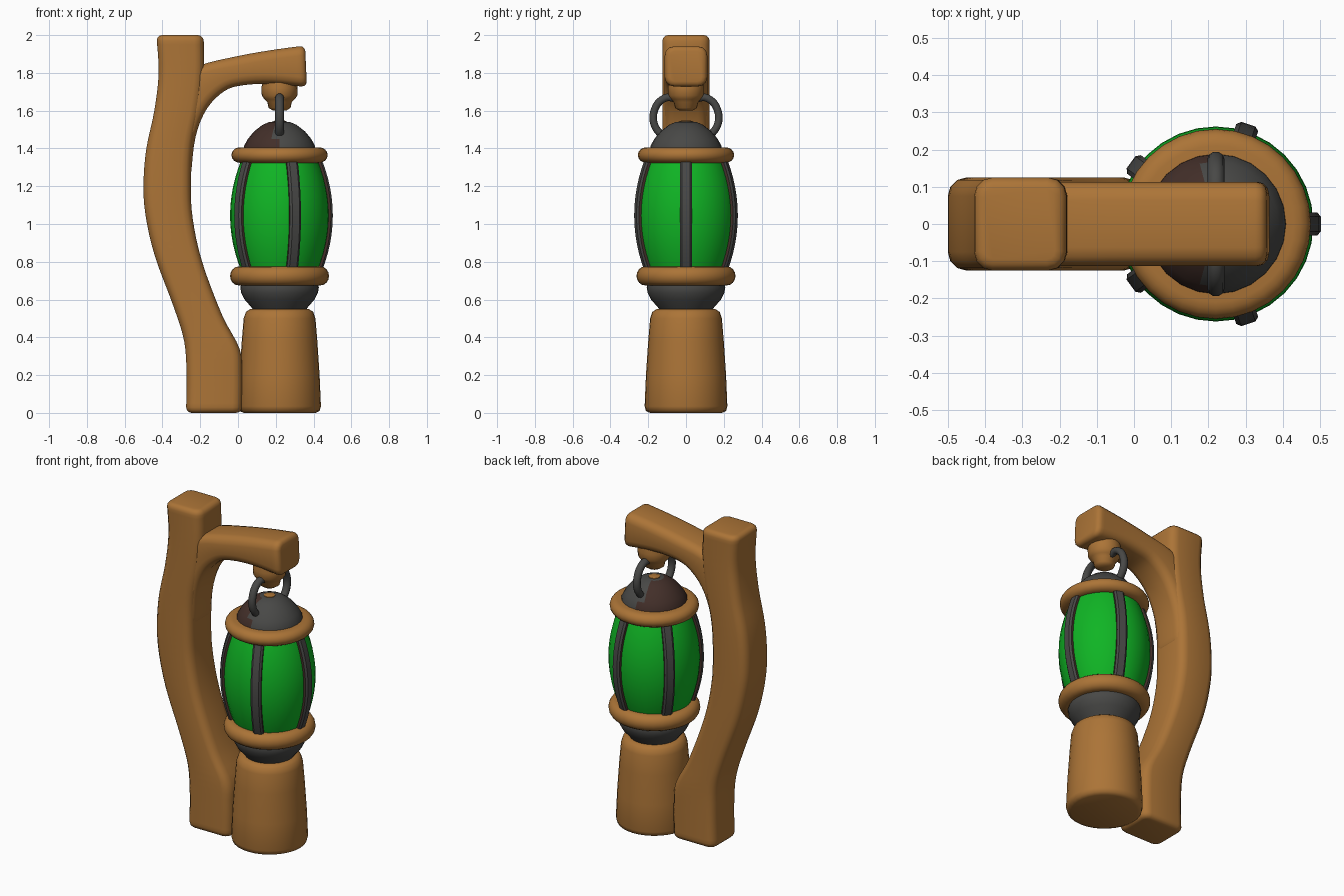
import bpy, bmesh, math
from mathutils import Vector

if "Cube" in bpy.data.objects:
    bpy.data.objects.remove(bpy.data.objects["Cube"])

CX = 0.22  # lantern axis


def mat(name, col):
    m = bpy.data.materials.new(name)
    m.diffuse_color = (*col, 1)
    m.use_nodes = True
    m.node_tree.nodes["Principled BSDF"].inputs["Base Color"].default_value = m.diffuse_color
    return m


WOOD = mat("wood", (0.41, 0.175, 0.038))
IRON = mat("dark_iron", (0.065, 0.065, 0.062))
RUST = mat("dark_brown", (0.055, 0.028, 0.022))
GLASS = mat("green_glass", (0.005, 0.46, 0.018))


def finish(name, bm, mats, angle=40, rule=None):
    bmesh.ops.recalc_face_normals(bm, faces=bm.faces)
    if rule:
        for f in bm.faces:
            f.material_index = rule(f)
    me = bpy.data.meshes.new(name)
    bm.to_mesh(me)
    bm.free()
    for m in mats:
        me.materials.append(m)
    ob = bpy.data.objects.new(name, me)
    bpy.context.collection.objects.link(ob)
    bpy.ops.object.select_all(action='DESELECT')
    ob.select_set(True)
    bpy.context.view_layer.objects.active = ob
    bpy.ops.object.shade_smooth_by_angle(angle=math.radians(angle))
    return ob


def smooth_path(pts, n=4):
    """Catmull-Rom through tuples of any length."""
    v = [Vector(p) for p in pts]
    v = [2 * v[0] - v[1]] + v + [2 * v[-1] - v[-2]]
    out = []
    for a, b, c, d in zip(v, v[1:], v[2:], v[3:]):
        for i in range(n):
            t = i / n
            out.append(0.5 * (2 * b + (c - a) * t + (2 * a - 5 * b + 4 * c - d) * t * t
                              + (3 * b - a - 3 * c + d) * t ** 3))
    return out + [v[-2]]


def loft(bm, rings):
    vs = [[bm.verts.new(p) for p in r] for r in rings]
    n = len(vs[0])
    for r, s in zip(vs, vs[1:]):
        for i in range(n):
            bm.faces.new((r[i], r[(i + 1) % n], s[(i + 1) % n], s[i]))
    return [bm.faces.new(vs[0]), bm.faces.new(vs[-1])]


def beam(name, stations, hy, rad=0.05):
    """Rounded-box beam; each station is its two edge points (ax, az, bx, bz)."""
    rings = []
    for ax, az, bx, bz in smooth_path(stations):
        a, b = Vector((ax, 0, az)), Vector((bx, 0, bz))
        mid, half, u = (a + b) / 2, (b - a).length / 2, (b - a).normalized()
        ring = []
        for k, (su, sy) in enumerate(((1, 1), (-1, 1), (-1, -1), (1, -1))):
            for j in range(4):
                t = math.radians(90 * k + 30 * j)
                ring.append(mid + u * (su * (half - rad) + rad * math.cos(t))
                            + Vector((0, sy * (hy - rad) + rad * math.sin(t), 0)))
        rings.append(ring)
    bm = bmesh.new()
    caps = loft(bm, rings)
    bmesh.ops.bevel(bm, geom=list({e for f in caps for e in f.edges}), offset=0.03,
                    segments=3, profile=0.5, affect='EDGES')
    return finish(name, bm, [WOOD], 60)


def lathe(name, profile, mats, seg=32, rule=None, angle=50):
    bm = bmesh.new()
    loft(bm, [[(CX + r * math.cos(2 * math.pi * i / seg), r * math.sin(2 * math.pi * i / seg), z)
               for i in range(seg)] for r, z in profile])
    return finish(name, bm, mats, angle, rule)


# curved post and the arm growing out of it
beam("post", [(-0.275, 0, 0.02, 0), (-0.272, 0.2, 0.022, 0.2), (-0.285, 0.38, 0.008, 0.34),
              (-0.34, 0.56, -0.085, 0.52), (-0.44, 0.83, -0.19, 0.8), (-0.49, 1.05, -0.24, 1.03),
              (-0.50, 1.22, -0.25, 1.22), (-0.485, 1.4, -0.24, 1.42), (-0.443, 1.6, -0.2, 1.62),
              (-0.42, 1.8, -0.18, 1.8), (-0.432, 2.0, -0.182, 2.0)], 0.125)
beam("arm", [(-0.45, 1.33, -0.25, 1.25), (-0.40, 1.62, -0.225, 1.46), (-0.33, 1.76, -0.165, 1.61),
             (-0.2, 1.84, -0.07, 1.705), (-0.02, 1.885, 0.03, 1.735), (0.16, 1.918, 0.18, 1.742),
             (0.355, 1.945, 0.365, 1.725)], 0.113)

# peg under the arm
lathe("hanging_peg", [(0.09, 1.76), (0.096, 1.72), (0.094, 1.68), (0.08, 1.66), (0.065, 1.645),
                      (0.058, 1.615), (0.035, 1.6)], [WOOD], 20)

# hanging loops on both sides
for side, label in ((-1, "front"), (1, "back")):
    path = smooth_path([(0.04, 1.66), (0.1, 1.67), (0.15, 1.637), (0.174, 1.57), (0.158, 1.505), (0.1, 1.445)])
    bm = bmesh.new()
    rings = []
    for i, p in enumerate(path):
        d = (path[min(i + 1, len(path) - 1)] - path[max(i - 1, 0)]).normalized()
        rings.append([(CX + 0.023 * math.cos(t), side * (p.x + d.y * 0.021 * math.sin(t)),
                       p.y - d.x * 0.021 * math.sin(t))
                      for t in (math.pi * k / 5 for k in range(10))])
    loft(bm, rings)
    finish(label + "_hanging_loop", bm, [IRON], 60)

# lantern: cap, rims, glass, bowl, stump
lathe("lantern_cap", [(0.19, 1.39), (0.187, 1.415), (0.168, 1.45), (0.135, 1.49), (0.09, 1.525), (0.055, 1.54),
                      (0.02, 1.543)], [IRON, RUST], 24,
      lambda f: 1 if f.calc_center_median().x < CX - 0.02 and f.normal.z < 0.95 else 0)
lathe("cap_button", [(0.035, 1.53), (0.033, 1.545), (0.02, 1.549)], [WOOD], 12)
for name, zc, ro, h in (("upper_rim", 1.365, 0.255, 0.041), ("lower_rim", 0.725, 0.262, 0.05)):
    prof = [(0.13, zc - h)]
    for k in range(9):
        t = math.radians(-90 + 22.5 * k)
        prof.append((ro - 0.045 + 0.045 * math.cos(t), zc + h * math.sin(t)))
    lathe(name, prof + [(0.13, zc + h)], [WOOD])


def belly(z, mid, end):
    s = (z - 1.045) / 0.3
    return mid - (mid - end) * s * s


zs = [0.745 + 0.05 * i for i in range(13)]
lathe("glass", [(belly(z, 0.262, 0.2), z) for z in zs], [GLASS])
lathe("lower_bowl", [(0.13, 0.53), (0.15, 0.56), (0.185, 0.6), (0.203, 0.635), (0.208, 0.665), (0.2, 0.69)], [IRON])
lathe("stump", [(0.19, 0.0), (0.212, 0.01), (0.219, 0.035), (0.212, 0.2), (0.2, 0.38), (0.19, 0.5),
                (0.178, 0.535), (0.155, 0.55)], [WOOD])

# five bowed bars: iron outside, brown flanks
for i in range(5):
    a = math.radians(72 * i)
    out, tan = Vector((math.cos(a), math.sin(a), 0)), Vector((-math.sin(a), math.cos(a), 0))
    rings = []
    for z in zs:
        ro = belly(z, 0.282, 0.222)
        rings.append([Vector((CX, 0, z)) + out * r + tan * w for r, w in
                      ((ro - 0.06, -0.031), (ro - 0.01, -0.031), (ro, -0.02),
                       (ro, 0.02), (ro - 0.01, 0.031), (ro - 0.06, 0.031))])
    bm = bmesh.new()
    loft(bm, rings)
    finish("bar_%d" % (i + 1), bm, [IRON, RUST], 35,
           lambda f: 1 if abs(f.normal.dot(tan)) > 0.8 else 0)
